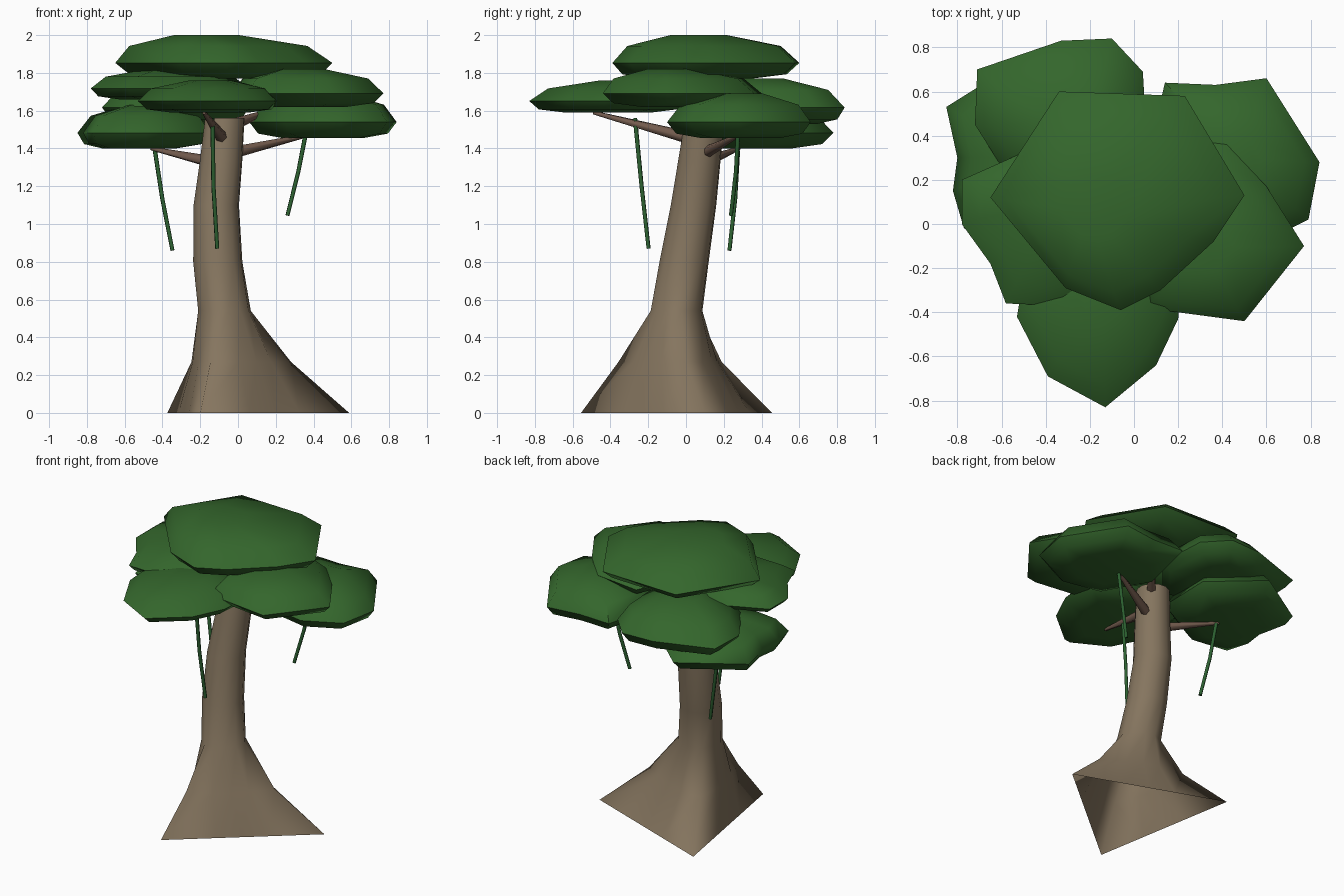
import bpy, bmesh, math
from mathutils import Vector

cube = bpy.data.objects.get("Cube")
if cube:
    bpy.data.objects.remove(cube, do_unlink=True)


def material(name, rgb):
    m = bpy.data.materials.new(name)
    m.use_nodes = True
    m.diffuse_color = (*rgb, 1)
    bsdf = next(n for n in m.node_tree.nodes if n.type == 'BSDF_PRINCIPLED')
    bsdf.inputs["Base Color"].default_value = (*rgb, 1)
    return m


BARK = material("bark brown", (0.235, 0.178, 0.114))
BRANCH = material("branch brown", (0.17, 0.105, 0.075))
LEAF = material("leaf green", (0.034, 0.133, 0.025))
VINE = material("vine green", (0.025, 0.118, 0.03))


def loft(name, rings, mat, angle, caps=True):
    """Skin a stack of equal-length rings, with optional end caps."""
    bm = bmesh.new()
    loops = [[bm.verts.new(p) for p in ring] for ring in rings]
    n = len(loops[0])
    for a, b in zip(loops, loops[1:]):
        for i in range(n):
            j = (i + 1) % n
            bm.faces.new((a[i], a[j], b[j], b[i]))
    if caps:
        bm.faces.new(loops[0])
        bm.faces.new(loops[-1])
    bmesh.ops.recalc_face_normals(bm, faces=bm.faces)
    mesh = bpy.data.meshes.new(name)
    bm.to_mesh(mesh)
    bm.free()
    mesh.materials.append(mat)
    ob = bpy.data.objects.new(name, mesh)
    bpy.context.collection.objects.link(ob)
    bpy.ops.object.select_all(action='DESELECT')
    ob.select_set(True)
    bpy.context.view_layer.objects.active = ob
    bpy.ops.object.shade_smooth_by_angle(angle=math.radians(angle))


# Trunk: an open triangular foot that rounds off as it rises and leans back
SIDES = 12
CORNER = math.radians(9.8)


def trunk_ring(x, y, z, radius, triangular):
    ring = []
    for i in range(SIDES):
        t = math.tau * i / SIDES
        off = (t + math.pi / 3) % (math.tau / 3) - math.pi / 3
        flat = 0.5 / math.cos(math.pi / 3 - abs(off))
        r = radius * (1 + triangular * (flat - 1))
        ring.append((x + r * math.cos(t + CORNER), y + r * math.sin(t + CORNER), z))
    return ring


loft("trunk", [trunk_ring(*s) for s in (
    (0.005, 0, 0, 0.592, 1),
    (-0.035, -0.057, 0.27, 0.32, 0.7),
    (-0.075, -0.05, 0.54, 0.145, 0.1),
    (-0.107, -0.01, 0.8, 0.132, 0),
    (-0.115, 0.04, 1.1, 0.122, 0),
    (-0.09, 0.07, 1.33, 0.114, 0),
    (-0.07, 0.1, 1.56, 0.106, 0))], BARK, 130, caps=False)


# Branches and vines: tapered tubes along a path
def tube(name, path, r0, r1, mat, sides=6):
    pts = [Vector(p) for p in path]
    axis = (pts[-1] - pts[0]).normalized()
    u = axis.orthogonal().normalized()
    v = axis.cross(u)
    rings = []
    for k, p in enumerate(pts):
        r = r0 + (r1 - r0) * k / (len(pts) - 1)
        rings.append([p + r * (math.cos(math.tau * i / sides) * u +
                               math.sin(math.tau * i / sides) * v)
                      for i in range(sides)])
    loft(name, rings, mat, 65)


for side, start, end in (
        ("left", (-0.06, 0.09, 1.37), (0.37, 0.28, 1.47)),
        ("right", (-0.1, 0.08, 1.32), (-0.46, 0.28, 1.4)),
        ("front", (-0.08, 0.04, 1.45), (-0.18, -0.49, 1.59)),
        ("back", (-0.04, 0.12, 1.52), (0.17, 0.38, 1.6))):
    tube(side + "_branch", (start, end), 0.035, 0.01, BRANCH)

for side, path in (
        ("left", ((0.355, 0.275, 1.46), (0.32, 0.265, 1.28), (0.262, 0.238, 1.045))),
        ("right", ((-0.44, 0.275, 1.39), (-0.4, 0.26, 1.13), (-0.347, 0.23, 0.86))),
        ("front", ((-0.135, -0.27, 1.56), (-0.13, -0.235, 1.2), (-0.11, -0.198, 0.87)))):
    tube(side + "_vine", path, 0.012, 0.011, VINE)


# Leaf pads: lopsided domes over an irregular outline.
# Each profile step is outline scale, height and drift towards the peak.
PROFILE = ((0.55, 0, 0), (0.88, 0.1, 0), (1, 0.36, 0), (0.82, 0.75, 0.3), (0.3, 1, 1))


def leaf_pad(name, low, high, peak, outline):
    centre = sum((Vector(p) for p in outline), Vector((0, 0))) / len(outline)
    rings = []
    for scale, height, drift in PROFILE:
        mid = centre.lerp(Vector(peak), drift)
        z = low + height * (high - low)
        rings.append([(*(mid + scale * (Vector(p) - centre)), z) for p in outline])
    loft(name, rings, LEAF, 60)


leaf_pad("top_leaf_pad", 1.77, 2.0, (-0.15, 0.05), (
    (-0.65, 0.12), (-0.34, 0.6), (0.23, 0.58), (0.5, 0.13),
    (0.36, -0.08), (0.12, -0.3), (-0.06, -0.39), (-0.31, -0.29)))
leaf_pad("back_right_leaf_pad", 1.53, 1.77, (-0.27, 0.42), (
    (-0.72, 0.45), (-0.71, 0.7), (-0.33, 0.83), (-0.1, 0.84),
    (0.04, 0.69), (0.06, 0.35), (-0.15, 0.1), (-0.55, 0.18)))
leaf_pad("right_leaf_pad", 1.4, 1.63, (-0.5, 0.3), (
    (-0.85, 0.53), (-0.8, 0.3), (-0.82, 0.15), (-0.77, -0.02),
    (-0.48, -0.06), (-0.15, 0.12), (-0.14, 0.5), (-0.45, 0.78)))
leaf_pad("front_right_leaf_pad", 1.66, 1.82, (-0.38, 0.05), (
    (-0.78, 0.2), (-0.78, 0), (-0.65, -0.18), (-0.58, -0.36),
    (-0.32, -0.37), (-0.08, -0.28), (0.05, 0.1), (-0.42, 0.36)))
leaf_pad("front_leaf_pad", 1.59, 1.76, (-0.14, -0.33), (
    (-0.53, -0.42), (-0.39, -0.69), (-0.13, -0.83), (0.1, -0.64),
    (0.2, -0.43), (0.22, -0.15), (-0.1, 0), (-0.48, -0.12)))
leaf_pad("front_left_leaf_pad", 1.62, 1.82, (0.33, -0.07), (
    (0.05, -0.38), (0.5, -0.44), (0.77, -0.1), (0.6, 0.17),
    (0.42, 0.36), (0.1, 0.4), (-0.04, 0.08)))
leaf_pad("left_leaf_pad", 1.455, 1.69, (0.46, 0.3), (
    (0.84, 0.28), (0.6, 0.66), (0.37, 0.63), (0.14, 0.64),
    (0.06, 0.3), (0.25, -0.04), (0.55, -0.1), (0.79, 0.02)))
